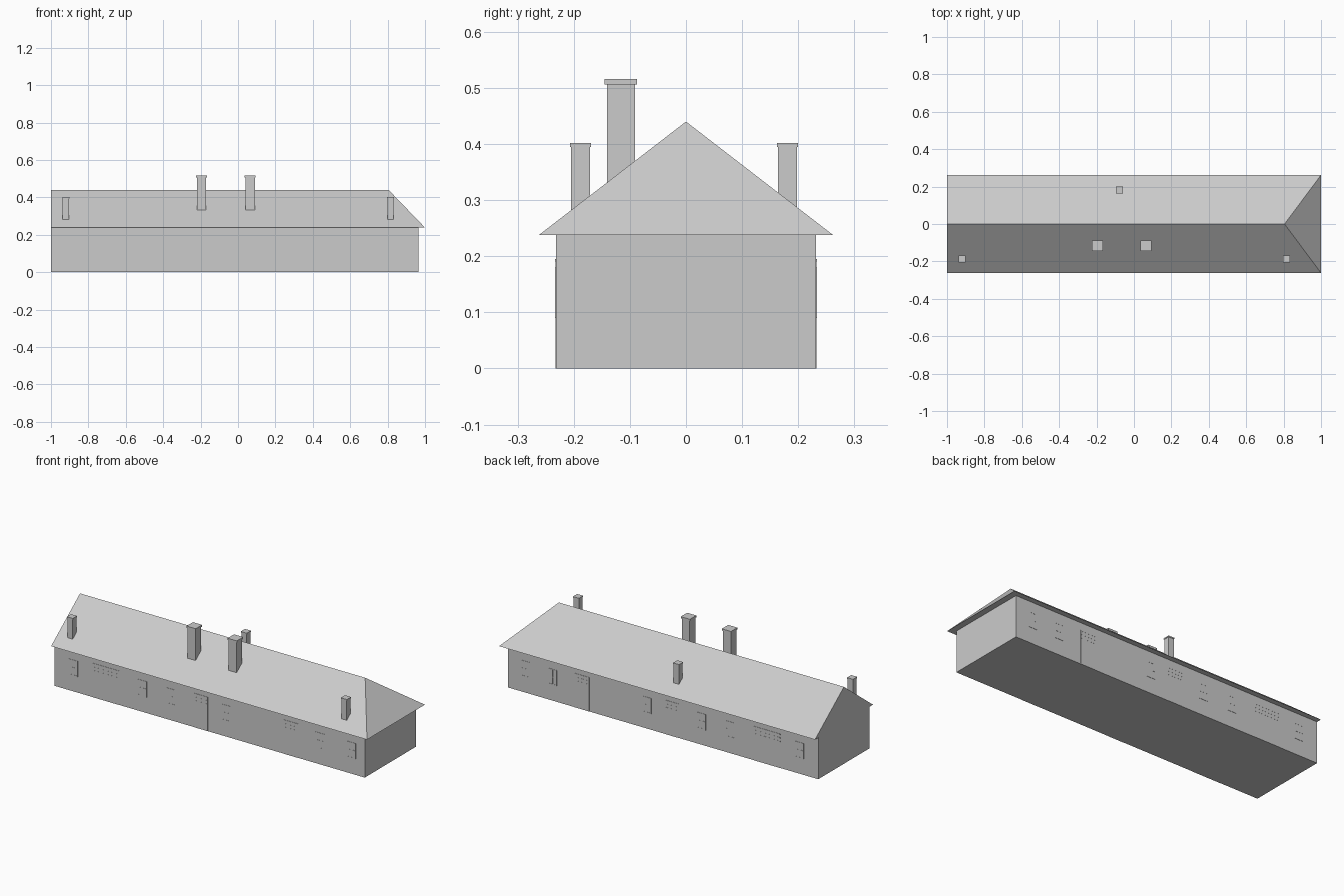
import bpy

if "Cube" in bpy.data.objects:
    bpy.data.objects.remove(bpy.data.objects["Cube"])

WALL_Y, WALL_H = 0.232, 0.238


def mesh_object(name, verts, faces):
    me = bpy.data.meshes.new(name)
    me.from_pydata(verts, [], faces)
    me.update()
    ob = bpy.data.objects.new(name, me)
    bpy.context.collection.objects.link(ob)
    return ob


def box(name, x0, x1, y0, y1, z0, z1):
    verts = [(x, y, z) for z in (z0, z1)
             for x, y in ((x0, y0), (x1, y0), (x1, y1), (x0, y1))]
    faces = [(3, 2, 1, 0), (4, 5, 6, 7), (0, 1, 5, 4),
             (1, 2, 6, 5), (2, 3, 7, 6), (3, 0, 4, 7)]
    return mesh_object(name, verts, faces)


def on_wall(name, side, x0, x1, z0, z1, depth):
    # thin slab standing slightly proud of the front (-1) or back (1) wall
    a, b = sorted((side * (WALL_Y - 0.003), side * (WALL_Y + depth)))
    return box(name, x0, x1, a, b, z0, z1)


def chimney(x, y, w, cap_w, base, top, cap_h):
    h, c = w / 2, cap_w / 2
    box("chimney_stack", x - h, x + h, y - h, y + h, base, top - cap_h)
    box("chimney_cap", x - c, x + c, y - c, y + c, top - cap_h, top)


def window(side, x):
    x0, x1, z0, z1 = x - 0.028, x + 0.028, 0.09, 0.18
    on_wall("window_pane", side, x0, x1, z0, z1, 0.0008)
    t = 0.005
    for xa in (x0, x - t / 2, x1 - t):
        on_wall("window_upright", side, xa, xa + t, z0, z1, 0.0016)
    for za in (z0, (z0 + z1 - t) / 2, z1 - t):
        on_wall("window_rail", side, x0, x1, za, za + t, 0.0016)


def door(name, side, x0, x1):
    on_wall(name, side, x0, x1, 0, 0.195, 0.001)
    # raised rails near the top of the door
    for z in (0.15, 0.17, 0.19):
        on_wall(name + "_rail", side, x0, x1, z, z + 0.005, 0.0016)


# walls
box("walls", -1, 0.965, -WALL_Y, WALL_Y, 0, WALL_H)

# roof: flush gable on the left, hip on the right
mesh_object("roof",
            [(-1, -0.262, WALL_H), (1, -0.262, WALL_H), (1, 0.262, WALL_H),
             (-1, 0.262, WALL_H), (-1, 0, 0.44), (0.805, 0, 0.44)],
            [(3, 2, 1, 0), (0, 1, 5, 4), (1, 2, 5), (2, 3, 4, 5), (3, 0, 4)])

# chimneys
for x in (-0.195, 0.065):
    chimney(x, -0.116, 0.05, 0.058, 0.3, 0.516, 0.01)
for x, y in ((-0.92, -0.188), (0.815, -0.188), (-0.077, 0.181)):
    chimney(x, y, 0.034, 0.038, 0.26, 0.402, 0.007)

# windows and doors on both long walls
for side, last in ((-1, 0.88), (1, 0.855)):
    for x in (-0.88, -0.443, -0.26, 0.085, 0.683, last):
        window(side, x)
    door("door", side, -0.122, -0.029)
    door("door", side, 0.45, 0.543)
    door("garage_door", side, -0.76, -0.585)
